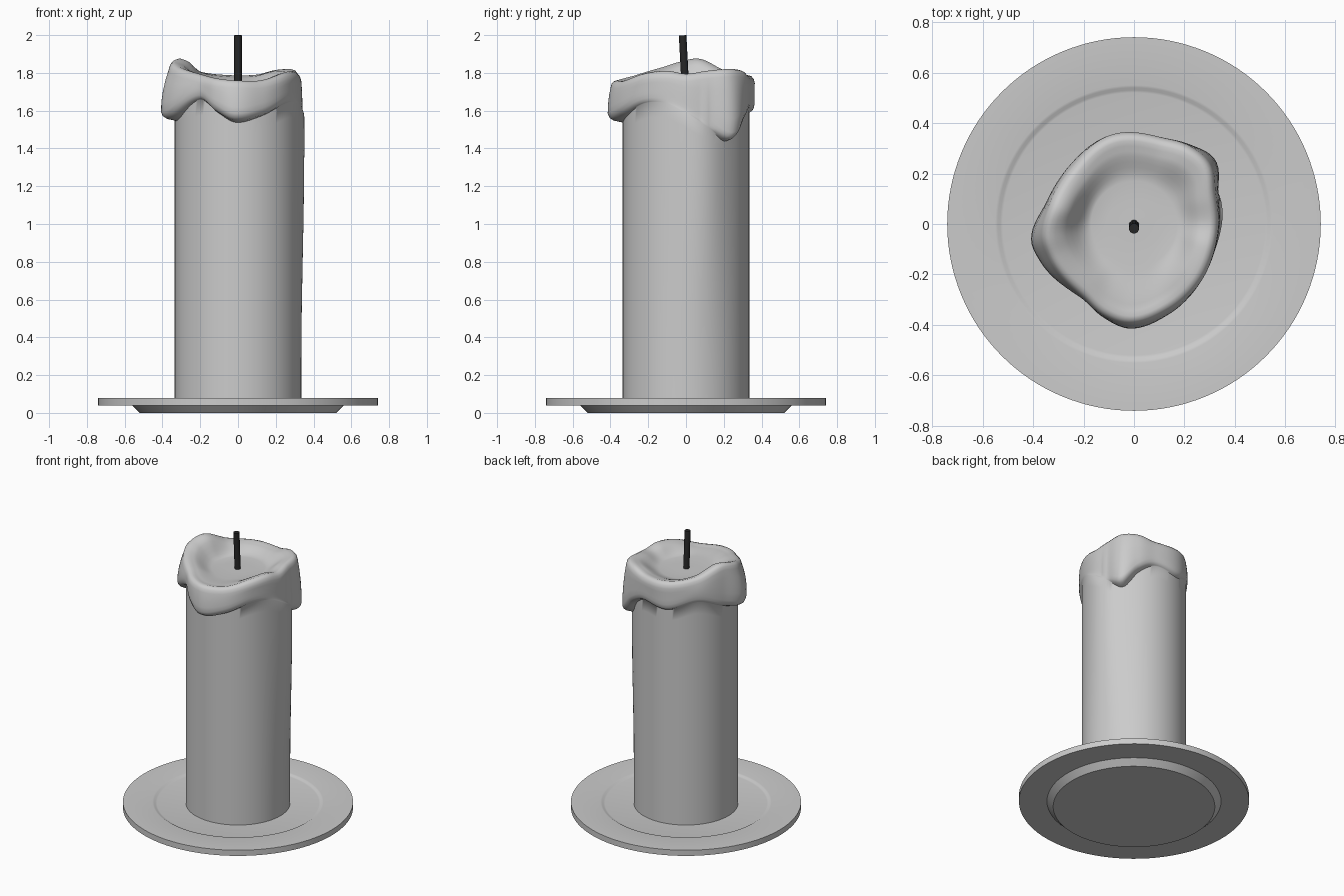
import bpy, math

if "Cube" in bpy.data.objects:
    bpy.data.objects.remove(bpy.data.objects["Cube"])

N = 128


def skin(name, rings, angle=40):
    """Closed surface from rings of N points; first and last rings get a centre cap."""
    verts, faces = [], []
    for ring in rings:
        verts += ring
    for j in range(len(rings) - 1):
        for i in range(N):
            k = (i + 1) % N
            a, b = j * N, (j + 1) * N
            faces.append((a + i, a + k, b + k, b + i))
    for j, flip in ((0, True), (len(rings) - 1, False)):
        ring = rings[j]
        c = len(verts)
        verts.append((0, 0, sum(p[2] for p in ring) / N))
        for i in range(N):
            a, b = j * N + i, j * N + (i + 1) % N
            faces.append((b, a, c) if flip else (a, b, c))
    me = bpy.data.meshes.new(name)
    me.from_pydata(verts, [], faces)
    ob = bpy.data.objects.new(name, me)
    bpy.context.collection.objects.link(ob)
    bpy.ops.object.select_all(action='DESELECT')
    bpy.context.view_layer.objects.active = ob
    ob.select_set(True)
    bpy.ops.object.shade_smooth_by_angle(angle=math.radians(angle))
    return ob


def polar(r, t, z):
    return (r * math.cos(t), r * math.sin(t), z)


def step(x):
    x = max(0.0, min(1.0, x))
    return x * x * (3 - 2 * x)


angles = [2 * math.pi * i / N for i in range(N)]

# Plate: shallow dish on a tapered foot
plate_profile = [(0.52, 0), (0.55, 0.03), (0.56, 0.04), (0.74, 0.04), (0.74, 0.08),
                 (0.55, 0.08), (0.54, 0.078), (0.53, 0.072), (0.52, 0.07)]
skin("plate", [[polar(r, t, z) for t in angles] for r, z in plate_profile], 30)

# Melted rim by direction: degrees, drip radius, rim radius, rim height, drip bottom
melt = [(0, .34, .335, 1.795, 1.60), (20, .355, .345, 1.81, 1.52), (38, .41, .385, 1.82, 1.45),
        (55, .385, .38, 1.815, 1.56), (73, .36, .36, 1.79, 1.62), (104, .365, .365, 1.79, 1.60),
        (138, .345, .335, 1.815, 1.66), (167, .36, .345, 1.875, 1.60), (188, .412, .37, 1.855, 1.56),
        (202, .40, .365, 1.83, 1.57), (234, .36, .355, 1.79, 1.67), (252, .39, .385, 1.77, 1.60),
        (268, .415, .40, 1.76, 1.55), (290, .385, .375, 1.76, 1.58), (319, .35, .35, 1.80, 1.65),
        (342, .337, .335, 1.81, 1.65), (360, .34, .335, 1.795, 1.60)]


def melt_at(t):
    """Smooth interpolation (Hermite) between the melt rows."""
    d = math.degrees(t) % 360
    n = len(melt) - 1
    i = next(k for k in range(n) if melt[k][0] <= d < melt[k + 1][0])
    p1, p2 = melt[i], melt[i + 1]
    p0, p3 = melt[(i - 1) % n], melt[(i + 2) % n if i + 2 > n else i + 2]
    a0 = p0[0] - (360 if i == 0 else 0)
    a3 = p3[0] + (360 if i + 2 > n else 0)
    h = p2[0] - p1[0]
    u = (d - p1[0]) / h
    out = []
    for c in range(1, 5):
        m1 = (p2[c] - p0[c]) / (p2[0] - a0) * h
        m2 = (p3[c] - p1[c]) / (a3 - p1[0]) * h
        out.append((2*u**3 - 3*u*u + 1) * p1[c] + (u**3 - 2*u*u + u) * m1
                   + (3*u*u - 2*u**3) * p2[c] + (u**3 - u*u) * m2)
    return out


def candle_column(t):
    drip_r, rim_r, top, low = melt_at(t)
    d = (math.degrees(t) - 16 + 180) % 360 - 180

    def body(z):
        # slim wax run down the right side
        run = 0.022 * math.exp(-(d / 22) ** 2) * step((z - 0.2) / 1.2)
        return 0.335 + run

    pts = []
    for f in (0, .15, .3, .45, .6, .75, .88, .96):
        z = 0.06 + (low - 0.09) * f
        pts.append((body(z), z))
    b = body(low)
    drip_r = max(drip_r, b) if drip_r > 0.35 else drip_r
    # rounded underside of the drip
    for f, dz in ((0, -.012), (.25, -.008), (.6, -.002), (.88, .012), (1, .035)):
        pts.append((b + (drip_r - b) * f, low + dz))
    # drip face leaning in to the rim
    z0, z1 = low + .035, top - .04
    for f in (.25, .5, .75, 1):
        pts.append((drip_r + (rim_r - drip_r) * f * f, z0 + (z1 - z0) * f))
    # rounded lip, then the pool
    pts += [(rim_r - .006, top - .018), (rim_r - .018, top - .005),
            (rim_r - .035, top), (rim_r - .055, top - .006)]
    r0, floor = rim_r - .055, 1.74
    for f in (.15, .3, .45, .6, .75, .9, 1):
        r = r0 + (0.17 - r0) * f
        pts.append((r, top - .006 + (floor - top + .006) * step(.1 * f + .9 * f)))
    pts += [(.11, 1.737), (.05, 1.738)]
    return pts


# Candle
columns = [candle_column(t) for t in angles]
skin("candle", [[polar(c[j][0], t, c[j][1]) for c, t in zip(columns, angles)]
                for j in range(len(columns[0]))], 60)

# Wick: slightly leaning dark cord
bpy.ops.mesh.primitive_cylinder_add(vertices=16, radius=0.02, depth=0.30,
                                    location=(0, -0.01, 1.849), rotation=(math.radians(3), 0, 0))
wick = bpy.context.object
wick.name = "wick"
bpy.ops.object.shade_smooth_by_angle()
mat = bpy.data.materials.new("charred")
mat.diffuse_color = (0.02, 0.02, 0.02, 1)
mat.use_nodes = True
mat.node_tree.nodes["Principled BSDF"].inputs["Base Color"].default_value = mat.diffuse_color
wick.data.materials.append(mat)
